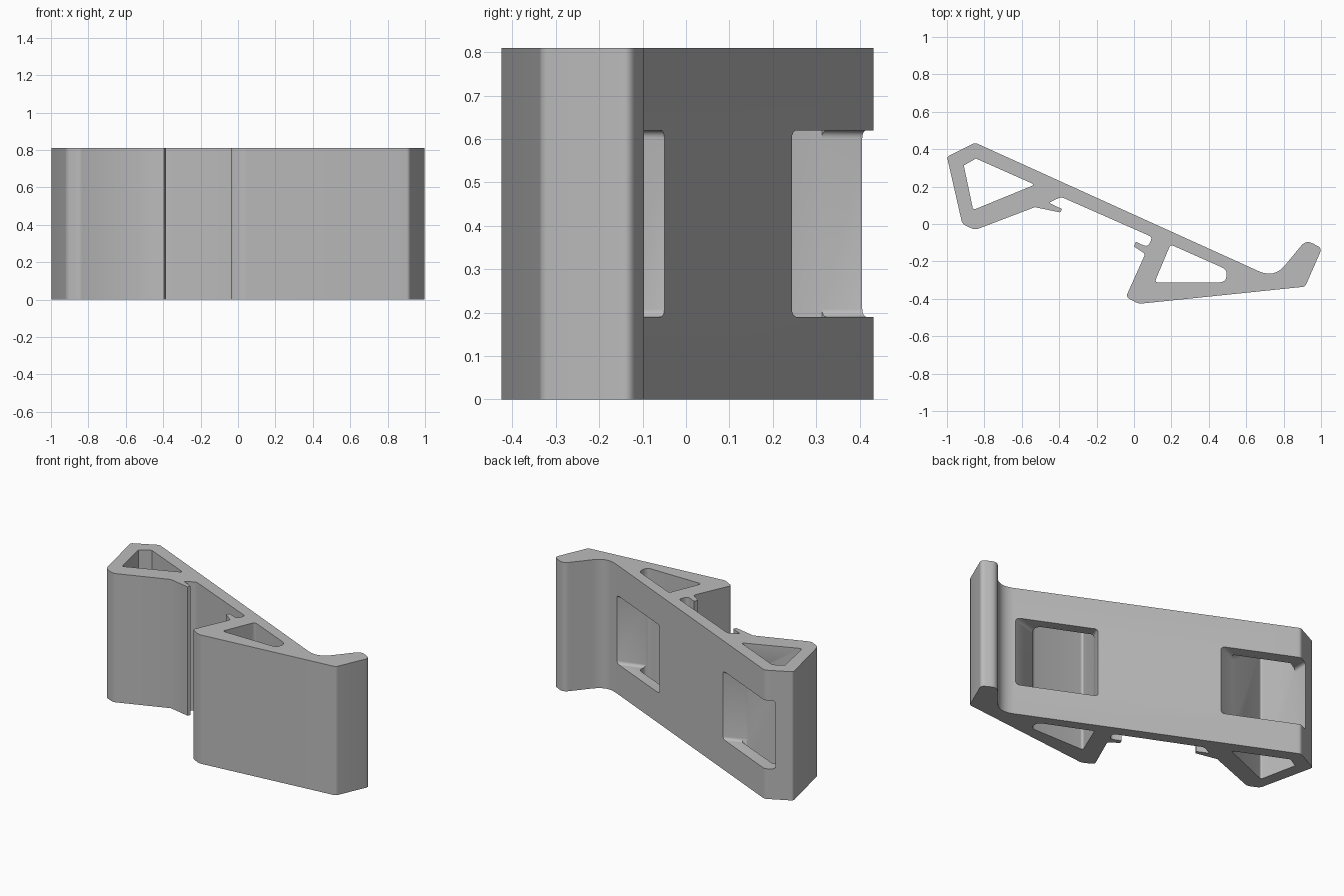
import bpy
import bmesh
from mathutils import Vector

HEIGHT = 0.81

default_cube = bpy.data.objects.get("Cube")
if default_cube:
    bpy.data.objects.remove(default_cube, do_unlink=True)

# Single plain grey plastic
grey = bpy.data.materials.new("light_grey_plastic")
grey.use_nodes = True
grey_value = (0.5, 0.5, 0.5, 1.0)
grey.diffuse_color = grey_value
grey.node_tree.nodes["Principled BSDF"].inputs["Base Color"].default_value = grey_value


def rounded(corners, steps=6):
    """Turn (x, y[, radius]) corners into an outline with tangent fillets."""
    outline = []
    count = len(corners)
    for index, corner in enumerate(corners):
        point = Vector(corner[:2])
        if len(corner) == 2:
            outline.append(point)
            continue
        before = Vector(corners[index - 1][:2]) - point
        after = Vector(corners[(index + 1) % count][:2]) - point
        reach = min(corner[2], before.length * 0.49, after.length * 0.49)
        start = point + before.normalized() * reach
        end = point + after.normalized() * reach
        for step in range(steps + 1):
            t = step / steps
            outline.append(start * (1 - t) ** 2 + point * 2 * t * (1 - t) + end * t ** 2)
    return outline


def prism(name, outline, bottom, top, edge_round=0.0):
    """Extrude a closed outline upward into a solid."""
    bm = bmesh.new()
    base = bm.faces.new([bm.verts.new((p.x, p.y, bottom)) for p in outline])
    extruded = bmesh.ops.extrude_face_region(bm, geom=[base])["geom"]
    raised = [v for v in extruded if isinstance(v, bmesh.types.BMVert)]
    bmesh.ops.translate(bm, verts=raised, vec=(0, 0, top - bottom))
    bmesh.ops.recalc_face_normals(bm, faces=bm.faces)
    if edge_round:
        rims = [e for e in bm.edges if abs(e.verts[0].co.z - e.verts[1].co.z) < 1e-5]
        bmesh.ops.bevel(bm, geom=rims, offset=edge_round, segments=4,
                        profile=0.5, affect="EDGES")
    mesh = bpy.data.meshes.new(name)
    bm.to_mesh(mesh)
    bm.free()
    mesh.materials.append(grey)
    solid = bpy.data.objects.new(name, mesh)
    bpy.context.collection.objects.link(solid)
    return solid


def carve(target, cutter):
    """Subtract the cutter from the target and discard it."""
    cutter.hide_render = True
    bpy.context.view_layer.objects.active = target
    cut = target.modifiers.new("cut", "BOOLEAN")
    cut.operation = "DIFFERENCE"
    cut.solver = "EXACT"
    cut.object = cutter
    bpy.ops.object.modifier_apply(modifier=cut.name)
    bpy.data.objects.remove(cutter, do_unlink=True)


# Clip body: long sloping back, hooked tip, two feet with small catches
body_corners = [
    (-1.0, 0.36, 0.015), (-0.85, 0.435, 0.015),
    (0.75, -0.29, 0.09), (0.92, -0.085, 0.04), (1.005, -0.13, 0.025),
    (0.915, -0.335, 0.015), (0.025, -0.427, 0.02), (-0.043, -0.39, 0.02),
    (0.06, -0.16, 0.015), (0.0, -0.12), (0.01, -0.095),
    (0.075, -0.125, 0.03), (0.098, -0.07, 0.02),
    (-0.39, 0.145, 0.02), (-0.455, 0.113, 0.01),
    (-0.385, 0.08), (-0.395, 0.062), (-0.53, 0.09),
    (-0.85, -0.032, 0.02), (-0.918, 0.0, 0.02),
]
clip_body = prism("clip_body", rounded(body_corners), 0, HEIGHT)

# Triangular hollows through the full height
hollows = {
    "left_hollow": [(-0.91, 0.313), (-0.845, 0.35), (-0.53, 0.21, 0.02),
                    (-0.86, 0.075, 0.015)],
    "right_hollow": [(0.195, -0.11, 0.015), (0.5, -0.245, 0.06),
                     (0.49, -0.312, 0.05), (0.11, -0.312, 0.02)],
}
for name, corners in hollows.items():
    carve(clip_body, prism(name, rounded(corners), -0.1, HEIGHT + 0.1))

# Windows through the back wall into each hollow
windows = {
    "left_window": [(-0.91, 0.313), (-0.905, 0.52), (-0.33, 0.28),
                    (-0.56, 0.196), (-0.8, 0.15)],
    "right_window": [(0.16, -0.2), (0.26, 0.05), (0.74, -0.1),
                     (0.74, -0.22), (0.45, -0.31)],
}
for name, corners in windows.items():
    carve(clip_body, prism(name, rounded(corners), 0.19, 0.62, edge_round=0.018))

# Smooth fillets, crisp edges
bpy.ops.object.select_all(action="DESELECT")
clip_body.select_set(True)
bpy.context.view_layer.objects.active = clip_body
bpy.ops.object.shade_smooth_by_angle(angle=0.6)
